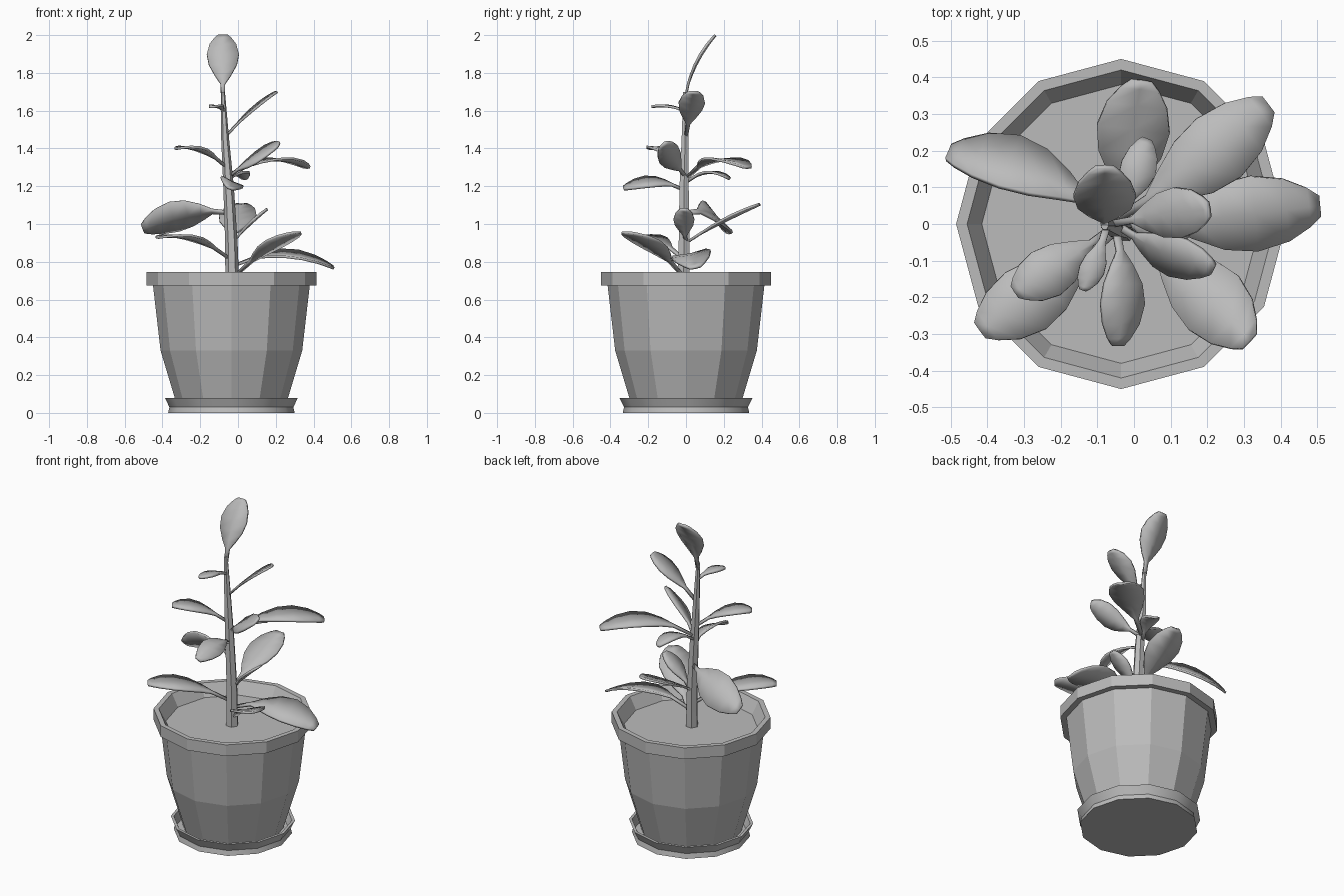
import bpy
import bmesh
from math import cos, sin, tau, radians
from mathutils import Vector

if "Cube" in bpy.data.objects:
    bpy.data.objects.remove(bpy.data.objects["Cube"], do_unlink=True)

grey = bpy.data.materials.new("plain grey")
grey.use_nodes = True
grey.diffuse_color = (0.5, 0.5, 0.5, 1)
grey.node_tree.nodes["Principled BSDF"].inputs["Base Color"].default_value = (0.5, 0.5, 0.5, 1)

CENTRE_X = -0.035


def finish(name, bm, smooth_angle=None):
    """Turn a bmesh into a scene object with the shared material."""
    bmesh.ops.recalc_face_normals(bm, faces=bm.faces)
    mesh = bpy.data.meshes.new(name)
    bm.to_mesh(mesh)
    bm.free()
    mesh.materials.append(grey)
    obj = bpy.data.objects.new(name, mesh)
    bpy.context.collection.objects.link(obj)
    if smooth_angle:
        bpy.ops.object.select_all(action="DESELECT")
        obj.select_set(True)
        bpy.context.view_layer.objects.active = obj
        bpy.ops.object.shade_smooth_by_angle(angle=radians(smooth_angle))
    return obj


def stack(name, sections, sides, smooth_angle=None):
    """Join horizontal rings (x, y, z, radius) in order and cap both ends."""
    bm = bmesh.new()
    rings = []
    for x, y, z, r in sections:
        rings.append([bm.verts.new((x + r * cos(tau * i / sides),
                                    y + r * sin(tau * i / sides), z))
                      for i in range(sides)])
    for low, high in zip(rings, rings[1:]):
        for i in range(sides):
            j = (i + 1) % sides
            bm.faces.new((low[i], low[j], high[j], high[i]))
    bm.faces.new(rings[0])
    bm.faces.new(rings[-1])
    return finish(name, bm, smooth_angle)


def turned(name, profile, smooth_angle=None):
    """Twelve-sided turned part from (radius, height) points."""
    return stack(name, [(CENTRE_X, 0, z, r) for r, z in profile], 12, smooth_angle)


# Leaf outline: position along the leaf, share of the full width
OUTLINE = [(0, 0.1), (0.2, 0.14), (0.32, 0.5), (0.48, 0.87), (0.65, 1),
           (0.82, 0.83), (0.94, 0.52), (1, 0.28)]


def leaf(name, base, mid, tip, width, roll=0):
    """Curved blade through three points, rolled about its length."""
    a, m, b = Vector(base), Vector(mid), Vector(tip)
    along = b - a
    flat = along.cross(Vector((0, 0, 1))).normalized()
    side = flat * cos(radians(roll)) + Vector((0, 0, sin(radians(roll))))
    normal = side.cross(along).normalized()
    bm = bmesh.new()
    rows = []
    for t, share in OUTLINE:
        p = (a * (1 - t) * (1 - 2 * t) + m * 4 * t * (1 - t) + b * t * (2 * t - 1))
        half = max(width * share, 0.02) / 2
        rows.append([bm.verts.new(p - side * half),
                     bm.verts.new(p - normal * half * 0.08),
                     bm.verts.new(p + side * half)])
    for r, s in zip(rows, rows[1:]):
        for i in range(2):
            bm.faces.new((r[i], r[i + 1], s[i + 1], s[i]))
    obj = finish(name, bm, 30)
    thick = obj.modifiers.new("thickness", "SOLIDIFY")
    thick.thickness = 0.013
    thick.offset = 0


# Saucer, pot with rim, and soil
turned("saucer", [(0.335, 0), (0.328, 0.03), (0.352, 0.08), (0.335, 0.08),
                  (0.315, 0.03)], 35)
turned("pot", [(0.285, 0.03), (0.3, 0.08), (0.375, 0.33), (0.415, 0.675),
               (0.45, 0.675), (0.45, 0.745), (0.42, 0.745), (0.38, 0.67),
               (0.35, 0.6)])
turned("soil", [(0.36, 0.62), (0.38, 0.67)])

# Tapering stem
stack("stem", [(-0.03, -0.015, 0.66, 0.037), (-0.035, -0.01, 0.9, 0.033),
               (-0.05, -0.01, 1.2, 0.028), (-0.068, -0.005, 1.45, 0.021),
               (-0.08, -0.005, 1.7, 0.011)], 6, 30)

# Leaves, from the lowest to the top one
leaf("right_low_leaf", (-0.02, 0, 0.78), (0.25, 0.02, 0.845), (0.505, 0.05, 0.77), 0.21, -12)
leaf("front_right_leaf", (0, -0.03, 0.74), (0.17, -0.17, 0.88), (0.315, -0.32, 0.955), 0.2)
leaf("front_left_leaf", (-0.05, -0.02, 0.82), (-0.24, -0.17, 0.925), (-0.42, -0.29, 0.93), 0.19)
leaf("small_right_leaf", (-0.03, 0, 0.9), (0.06, -0.01, 1), (0.155, -0.01, 1.08), 0.11)
leaf("back_leaf", (-0.03, 0, 0.9), (-0.01, 0.2, 1.02), (0.02, 0.39, 1.105), 0.2)
leaf("left_leaf", (-0.05, 0, 1.06), (-0.27, 0.145, 1.055), (-0.505, 0.195, 0.975), 0.21, -45)
leaf("front_leaf", (-0.05, -0.01, 1.18), (-0.03, -0.17, 1.225), (-0.045, -0.33, 1.19), 0.13, 25)
leaf("small_back_leaf", (-0.06, 0, 1.22), (0, 0.12, 1.275), (0.035, 0.23, 1.24), 0.1)
leaf("back_right_leaf", (-0.05, 0.01, 1.25), (0.17, 0.16, 1.345), (0.365, 0.325, 1.3), 0.2)
leaf("upper_front_right_leaf", (-0.05, 0, 1.25), (0.08, -0.075, 1.345), (0.215, -0.125, 1.42), 0.14, -40)
leaf("upper_front_left_leaf", (-0.06, -0.01, 1.3), (-0.2, -0.11, 1.395), (-0.325, -0.185, 1.4), 0.14)
leaf("upper_right_leaf", (-0.06, 0, 1.47), (0.08, 0.025, 1.61), (0.205, 0.04, 1.7), 0.14)
leaf("small_top_leaf", (-0.075, -0.01, 1.6), (-0.105, -0.1, 1.625), (-0.14, -0.18, 1.62), 0.07)
leaf("crown_leaf", (-0.08, -0.005, 1.66), (-0.08, 0.05, 1.85), (-0.08, 0.155, 2), 0.17)
